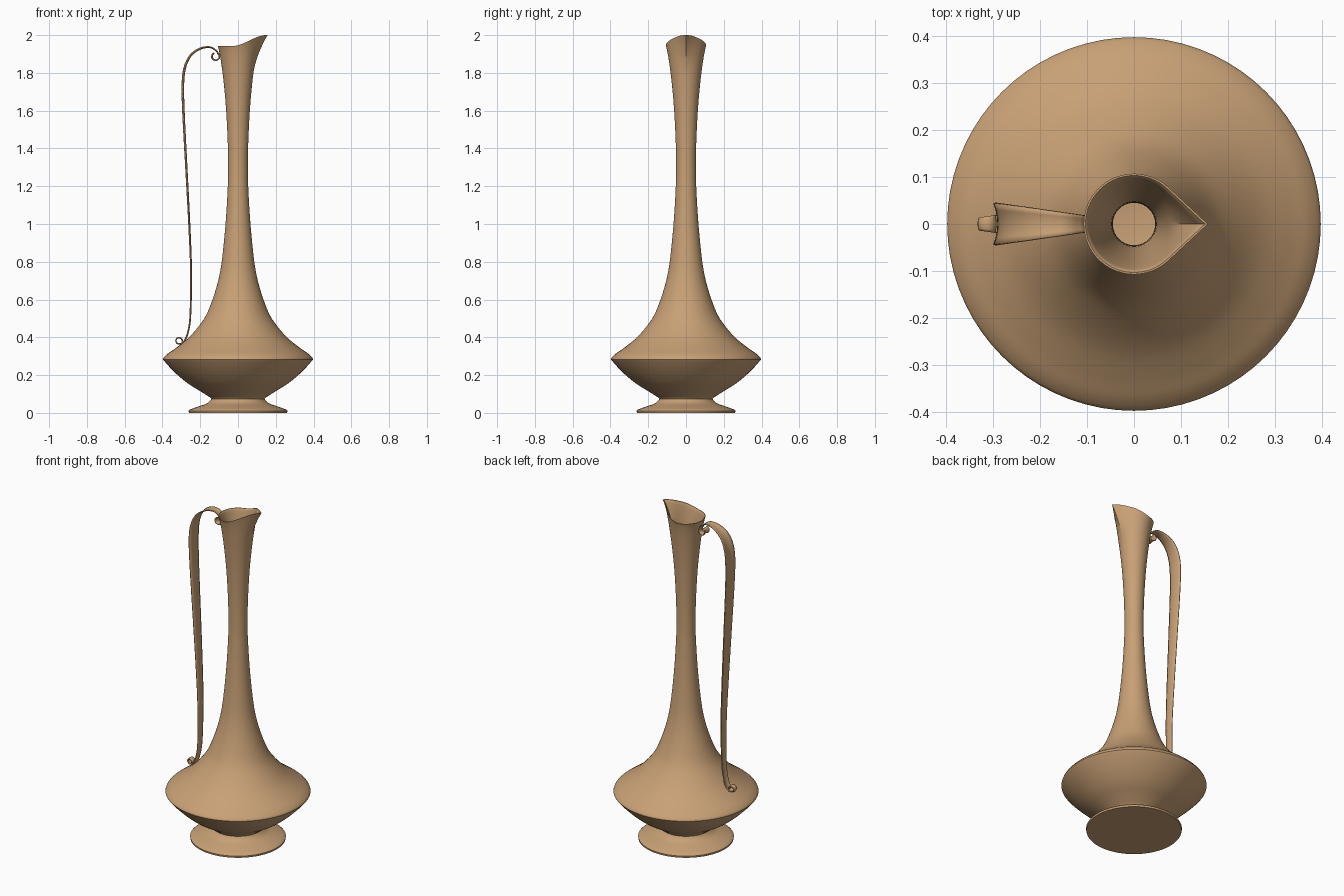
import bpy, bmesh, math
from mathutils import Vector

if "Cube" in bpy.data.objects:
    bpy.data.objects.remove(bpy.data.objects["Cube"])

copper = bpy.data.materials.new("warm copper")
copper.diffuse_color = (0.58, 0.355, 0.18, 1)
copper.use_nodes = True
copper.node_tree.nodes["Principled BSDF"].inputs["Base Color"].default_value = copper.diffuse_color
SEG = 72


def smooth_path(pts, steps):
    """Catmull-Rom curve through 2D points."""
    p = [Vector(q) for q in pts]
    p = [2 * p[0] - p[1]] + p + [2 * p[-1] - p[-2]]
    out = []
    for i in range(1, len(p) - 2):
        a, b, c, d = p[i - 1:i + 3]
        for k in range(steps):
            t = k / steps
            out.append(0.5 * (2 * b + (c - a) * t + (2 * a - 5 * b + 4 * c - d) * t * t
                              + (3 * b - a - 3 * c + d) * t ** 3))
    return out + [p[-2]]


def tangent(path, i):
    return (path[min(i + 1, len(path) - 1)] - path[max(i - 1, 0)]).normalized()


def finish(bm, name, angle):
    bmesh.ops.recalc_face_normals(bm, faces=bm.faces)
    mesh = bpy.data.meshes.new(name)
    bm.to_mesh(mesh)
    bm.free()
    mesh.materials.append(copper)
    obj = bpy.data.objects.new(name, mesh)
    bpy.context.collection.objects.link(obj)
    bpy.ops.object.select_all(action='DESELECT')
    obj.select_set(True)
    bpy.context.view_layer.objects.active = obj
    bpy.ops.object.shade_smooth_by_angle(angle=math.radians(angle))
    return obj


# Jug outline (radius, height): foot, belly, then shoulder and neck
foot = [Vector((0.26, 0)), Vector((0.262, 0.011))] + smooth_path(
    [(0.255, 0.018), (0.21, 0.034), (0.165, 0.05), (0.146, 0.066), (0.141, 0.074)], 3)
belly = smooth_path([(0.145, 0.08), (0.20, 0.115), (0.26, 0.152), (0.315, 0.196),
                     (0.36, 0.24), (0.392, 0.276)], 4)
neck = smooth_path([(0.397, 0.283), (0.392, 0.294), (0.37, 0.315), (0.33, 0.343),
                    (0.27, 0.39), (0.215, 0.45), (0.17, 0.515), (0.135, 0.60),
                    (0.105, 0.70), (0.085, 0.81), (0.066, 1.0), (0.055, 1.18),
                    (0.052, 1.3), (0.055, 1.45), (0.064, 1.62), (0.077, 1.76),
                    (0.09, 1.86), (0.1, 1.915), (0.107, 1.942)], 4)
hollow = belly + neck
WALL = 0.007
inner = []
for i, q in enumerate(hollow):
    t = tangent(hollow, i)
    inner.append(q + WALL * Vector((-t.y, t.x)))
inner[-1] = hollow[-1] - Vector((0.004, 0))
profile = foot + hollow + inner[::-1]

# Lip is drawn out to a raised pouring point on +x
A = math.acos(0.107 / 0.157)


def jug_point(r, z, ang):
    u = min(max((z - 1.80) / 0.142, 0), 1) ** 2
    off = abs(math.atan2(math.sin(ang), math.cos(ang)))
    if off < A:
        r *= 1 + u * (1 / math.cos(A - off) - 1)
    x, y = r * math.cos(ang), r * math.sin(ang)
    s = min(max((x + 0.03) / 0.18, 0), 1)
    return x, y, z + 0.058 * u * s * s * (3 - 2 * s)


bm = bmesh.new()
rings = [[bm.verts.new(jug_point(q.x, q.y, 2 * math.pi * k / SEG)) for k in range(SEG)]
         for q in profile]
for a, b in zip(rings, rings[1:]):
    for k in range(SEG):
        n = (k + 1) % SEG
        bm.faces.new((a[k], a[n], b[n], b[k]))
bm.faces.new(rings[0])    # underside of foot
bm.faces.new(rings[-1])   # floor inside the jug
finish(bm, "jug_body", 35)


# Strap handle with a scroll at both ends
def scroll(cx, cz, r, start, end, n=14):
    return [Vector((cx + r * math.cos(math.radians(start + (end - start) * k / n)),
                    cz + r * math.sin(math.radians(start + (end - start) * k / n))))
            for k in range(n + 1)]


strap = smooth_path([(-0.112, 1.912), (-0.135, 1.929), (-0.16, 1.934), (-0.20, 1.925),
                     (-0.245, 1.893), (-0.275, 1.835), (-0.287, 1.75), (-0.285, 1.6),
                     (-0.27, 1.3), (-0.255, 1.0), (-0.246, 0.75), (-0.25, 0.52),
                     (-0.262, 0.43), (-0.28, 0.383), (-0.298, 0.366)], 5)
path = (scroll(-0.118, 1.887, 0.018, -250, 55) + strap
        + scroll(-0.312, 0.382, 0.018, -70, -370))


def half_width(i):
    x, z = path[i]
    if z > 1.75:
        return 0.018 + 0.027 * min(max((-0.108 - x) / 0.18, 0), 1)
    if z > 0.42:
        return 0.02 + 0.025 * (z - 0.42) / 1.33
    return 0.02 - 0.007 * min(max((-0.28 - x) / 0.05, 0), 1)


bm = bmesh.new()
rows = []
for i, q in enumerate(path):
    t, w = tangent(path, i), half_width(i)
    row = []
    for k in range(-3, 4):
        p = q + Vector((t.y, -t.x)) * (0.2 * w * (k / 3) ** 2)   # shallow trough
        row.append(bm.verts.new((p.x, w * k / 3, p.y)))
    rows.append(row)
for a, b in zip(rows, rows[1:]):
    for k in range(6):
        bm.faces.new((a[k], a[k + 1], b[k + 1], b[k]))
handle = finish(bm, "strap_handle", 40)
solid = handle.modifiers.new("thickness", 'SOLIDIFY')
solid.thickness = 0.005
solid.offset = 0
